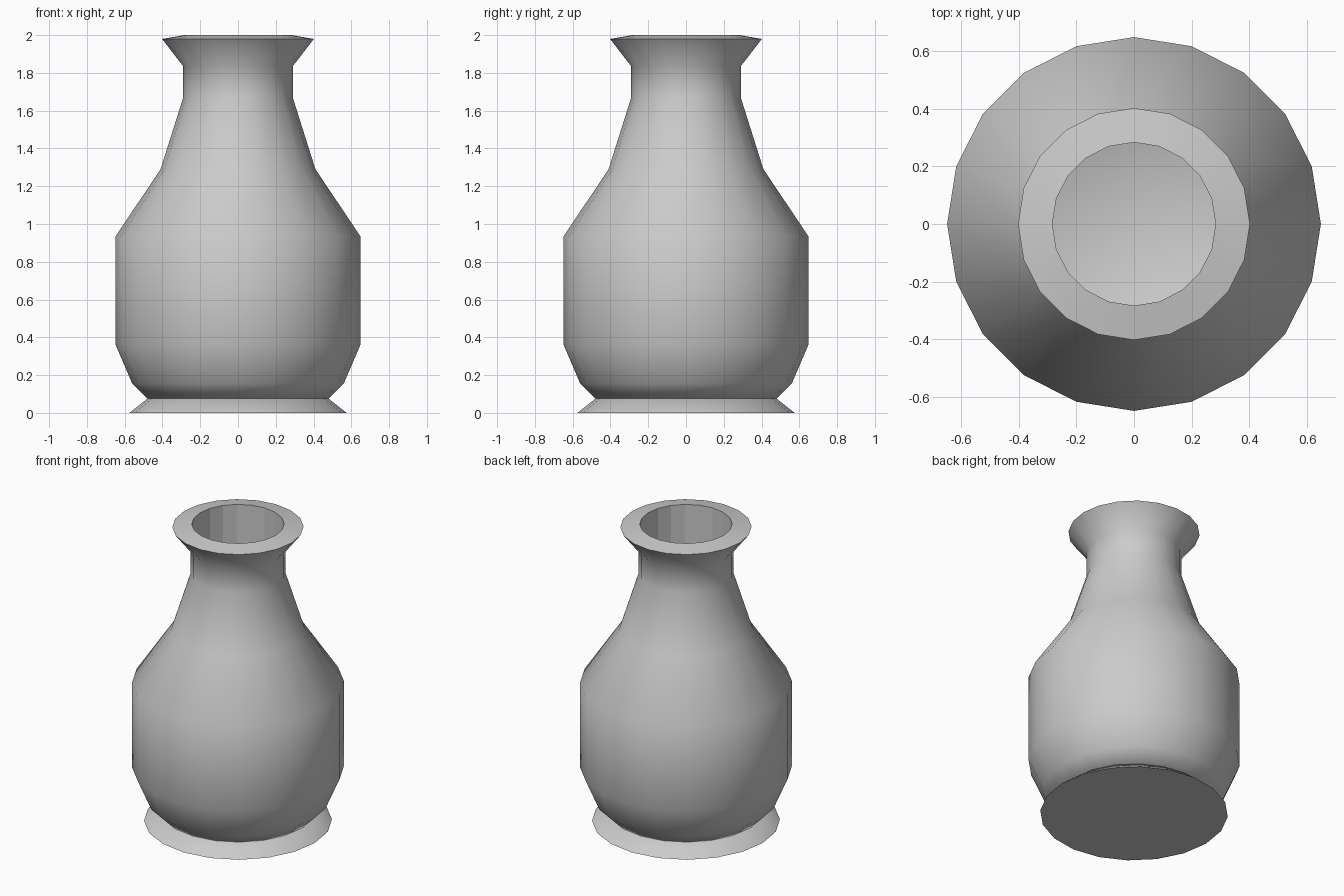
import bpy, bmesh, math

if "Cube" in bpy.data.objects:
    bpy.data.objects.remove(bpy.data.objects["Cube"])

SIDES = 20


def lathe(name, profile, angle, flat_radius=None):
    """Revolve (radius, z) points around z; the end points are capped."""
    bm = bmesh.new()
    rings = []
    for r, z in profile:
        rings.append([bm.verts.new((r * math.cos(2 * math.pi * i / SIDES),
                                    r * math.sin(2 * math.pi * i / SIDES), z))
                      for i in range(SIDES)])
    for a, b in zip(rings, rings[1:]):
        for i in range(SIDES):
            j = (i + 1) % SIDES
            bm.faces.new((a[i], a[j], b[j], b[i]))
    bm.faces.new(rings[0][::-1])
    bm.faces.new(rings[-1])
    bmesh.ops.recalc_face_normals(bm, faces=bm.faces)
    me = bpy.data.meshes.new(name)
    bm.to_mesh(me)
    bm.free()
    ob = bpy.data.objects.new(name, me)
    bpy.context.collection.objects.link(ob)
    bpy.ops.object.select_all(action='DESELECT')
    ob.select_set(True)
    bpy.context.view_layer.objects.active = ob
    bpy.ops.object.shade_smooth_by_angle(angle=math.radians(angle))
    # faceted inner throat
    if flat_radius:
        for p in me.polygons:
            if all(math.hypot(*me.vertices[v].co.xy) < flat_radius for v in p.vertices):
                p.use_smooth = False
    return ob


# flared foot
lathe("foot", [(0.575, 0), (0.48, 0.075)], 60)

# hollow body: outside upwards, over the lip, then down the inside
outer = [(0.48, 0.075), (0.56, 0.155), (0.648, 0.36), (0.648, 0.935),
         (0.41, 1.29), (0.29, 1.67), (0.29, 1.835), (0.402, 1.98)]
inner = [(0.283, 2.0), (0.283, 1.67), (0.395, 1.28), (0.63, 0.93),
         (0.63, 0.365), (0.545, 0.165), (0.47, 0.09)]
lathe("vase_body", outer + inner, 60, flat_radius=0.286)
